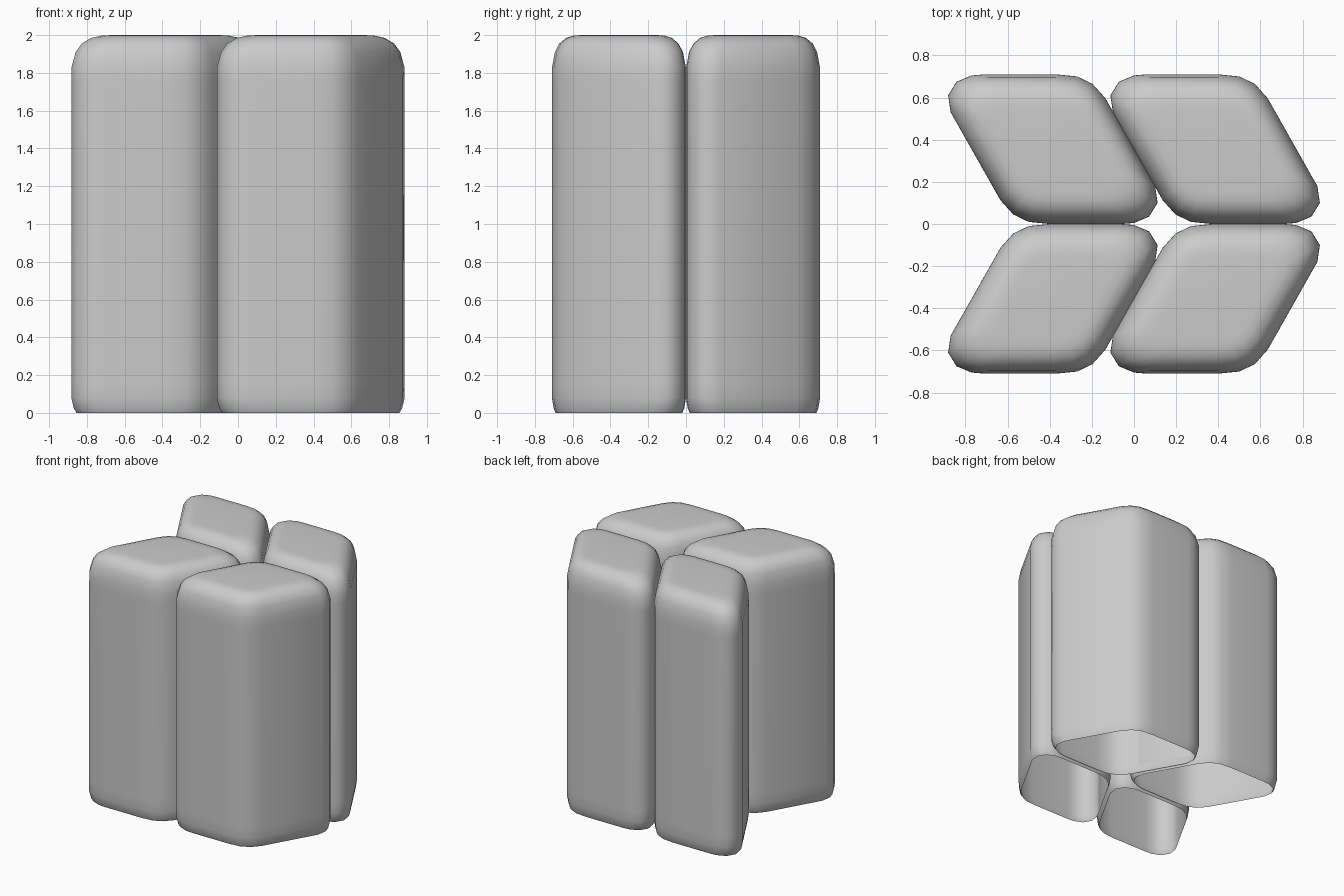
import bpy, bmesh

if "Cube" in bpy.data.objects:
    bpy.data.objects.remove(bpy.data.objects["Cube"])

# Half of the rounded rhombus outline, the other half is its point reflection
CX, CY = 0.385, 0.355
HALF = [(-0.10, 0.53), (-0.112, 0.61), (-0.072, 0.675), (0.0, 0.705),
        (0.06, 0.71), (0.40, 0.71), (0.50, 0.70), (0.573, 0.665),
        (0.634, 0.597)]
half = [(x - CX, y - CY) for x, y in HALF]
OUTLINE = half + [(-x, -y) for x, y in half]

# (height, scale) of each ring: small lip at the open bottom, rounded top
RINGS = [(0.0, 0.945), (0.025, 0.975), (0.08, 1.0), (0.16, 1.0),
         (1.75, 1.0), (1.83, 0.998), (1.91, 0.955), (1.955, 0.89),
         (1.985, 0.79), (1.997, 0.68), (2.0, 0.57)]


def block(name, cx, side):
    """Rounded slanted pillar, side = 1 for back and -1 for front."""
    bm = bmesh.new()
    rings = [[bm.verts.new((cx + x * s, side * (CY + y * s), z))
              for x, y in OUTLINE] for z, s in RINGS]
    n = len(OUTLINE)
    for a, b in zip(rings, rings[1:]):
        for i in range(n):
            j = (i + 1) % n
            bm.faces.new((a[i], a[j], b[j], b[i]))
    bm.faces.new(rings[-1])
    bmesh.ops.recalc_face_normals(bm, faces=bm.faces)
    top = max(bm.faces, key=lambda f: f.calc_center_median().z)
    if top.normal.z < 0:
        bmesh.ops.reverse_faces(bm, faces=bm.faces)
    for f in bm.faces:
        f.smooth = True
    me = bpy.data.meshes.new(name)
    bm.to_mesh(me)
    bm.free()
    bpy.context.collection.objects.link(bpy.data.objects.new(name, me))


# Four pillars, front pair mirrored from the back pair
for row, side in (("back", 1), ("front", -1)):
    for col, cx in (("left", -CX), ("right", CX)):
        block(f"{row}_{col}_pillar", cx, side)
